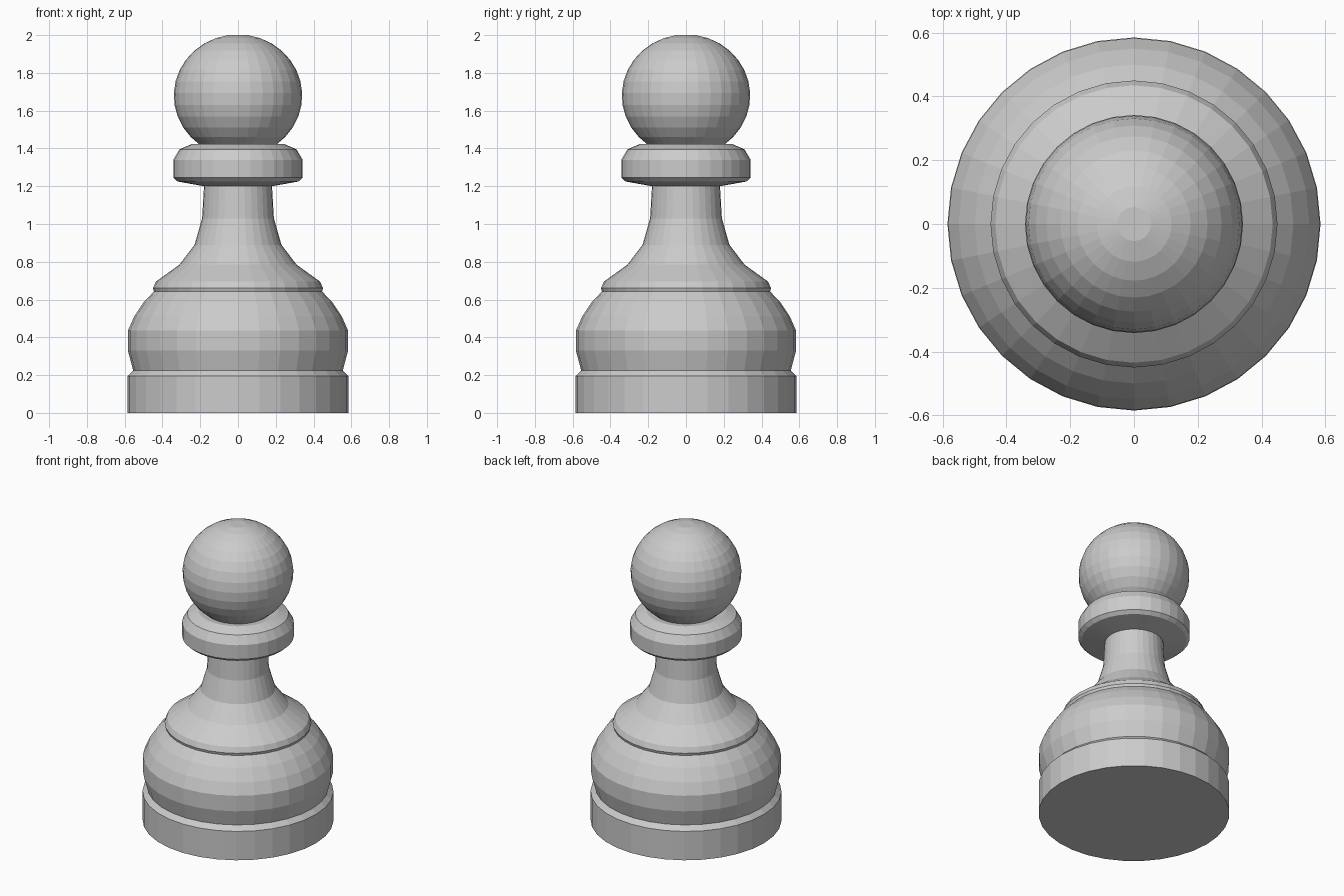
import bpy, bmesh
from math import sin, cos, pi, radians

if "Cube" in bpy.data.objects:
    bpy.data.objects.remove(bpy.data.objects["Cube"])

SIDES = 32


def lathe(name, profile):
    """Revolve an (r, z) profile, listed bottom to top, and cap both ends."""
    bm = bmesh.new()
    rings = [[bm.verts.new((r * cos(2 * pi * i / SIDES), r * sin(2 * pi * i / SIDES), z))
              for i in range(SIDES)] for r, z in profile]
    for a, b in zip(rings, rings[1:]):
        for i in range(SIDES):
            j = (i + 1) % SIDES
            bm.faces.new((a[i], a[j], b[j], b[i]))
    bm.faces.new(rings[0][::-1])
    bm.faces.new(rings[-1])
    mesh = bpy.data.meshes.new(name)
    bm.to_mesh(mesh)
    bm.free()
    obj = bpy.data.objects.new(name, mesh)
    bpy.context.collection.objects.link(obj)
    return obj


# Head: slightly flattened ball, with small flat cap and cut off at the collar
head = [(0.34 * sin(radians(a)), 1.68 + 0.324 * cos(radians(a)))
        for a in (9 + 11.25 * k for k in range(12, -1, -1))]

# Whole turned piece: plinth, rounded belly, ridge, neck, collar, head
body = [
    (0.585, 0.0), (0.585, 0.195), (0.555, 0.225),
    (0.583, 0.33), (0.583, 0.435), (0.55, 0.51), (0.50, 0.585), (0.445, 0.643),
    (0.45, 0.66), (0.435, 0.695), (0.31, 0.785), (0.23, 0.89),
    (0.19, 1.03), (0.18, 1.20),
    (0.32, 1.225), (0.342, 1.245), (0.342, 1.34), (0.31, 1.395), (0.245, 1.423),
]
lathe("turned_piece", body + head)
